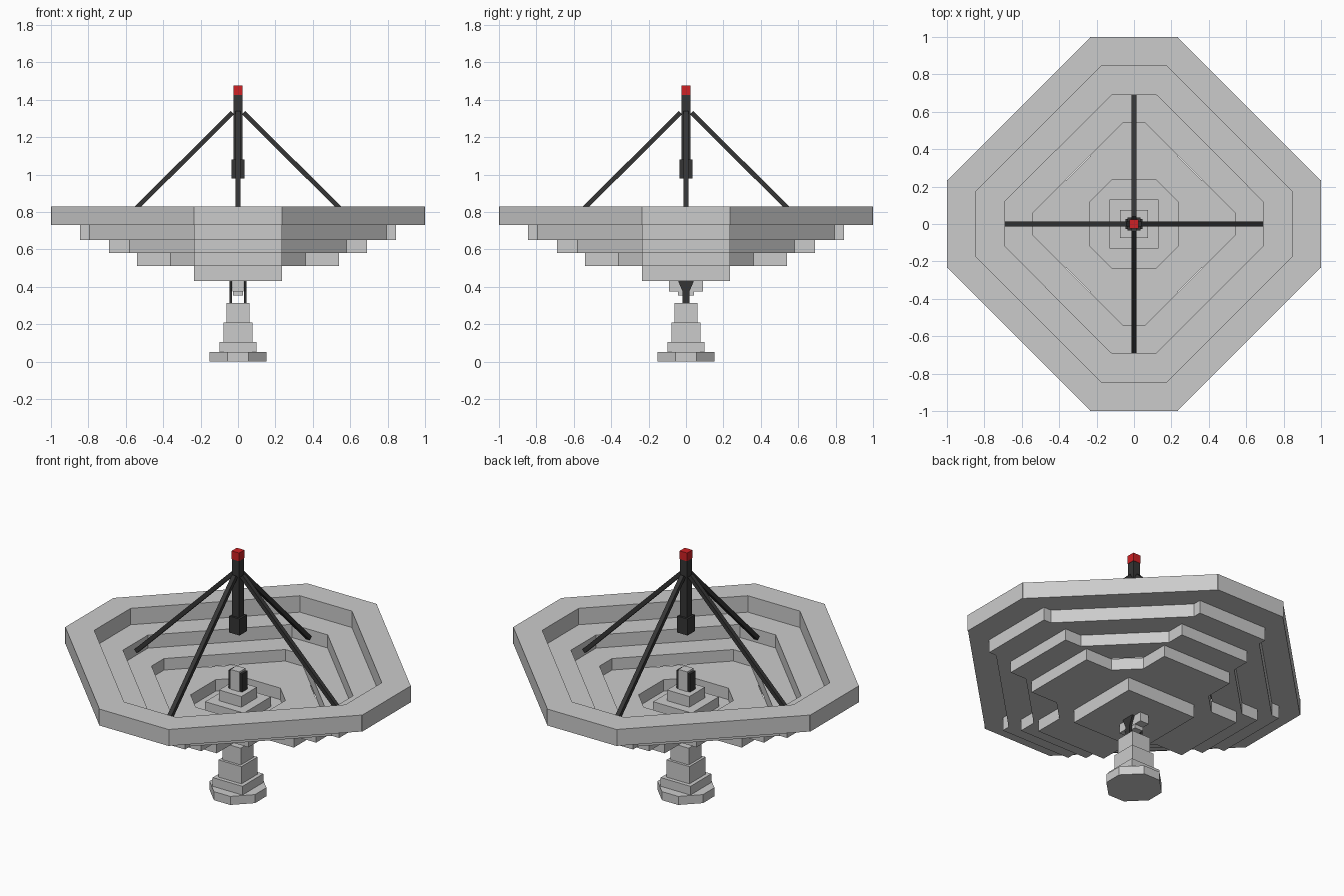
import bpy, bmesh, math
from mathutils import Vector, Matrix

cube = bpy.data.objects.get("Cube")
if cube:
    bpy.data.objects.remove(cube, do_unlink=True)


def material(name, rgb, rough=0.7):
    m = bpy.data.materials.new(name)
    m.use_nodes = True
    m.diffuse_color = (*rgb, 1)
    m.node_tree.nodes["Principled BSDF"].inputs["Base Color"].default_value = (*rgb, 1)
    m.node_tree.nodes["Principled BSDF"].inputs["Roughness"].default_value = rough
    return m


GREY = material("light_grey", (0.60, 0.60, 0.60))
DARK = material("charcoal", (0.036, 0.036, 0.036))
RED = material("signal_red", (0.62, 0.015, 0.018))


def finish(name, bm, mat):
    bmesh.ops.recalc_face_normals(bm, faces=bm.faces)
    me = bpy.data.meshes.new(name)
    bm.to_mesh(me)
    bm.free()
    me.materials.append(mat)
    ob = bpy.data.objects.new(name, me)
    bpy.context.collection.objects.link(ob)
    return ob


def box(name, hx, hy, z0, z1, mat):
    """Box centred on the z axis."""
    bm = bmesh.new()
    bmesh.ops.create_cube(bm, size=1, matrix=Matrix.Translation((0, 0, (z0 + z1) / 2))
                          @ Matrix.Diagonal((2 * hx, 2 * hy, z1 - z0, 1)))
    return finish(name, bm, mat)


def prism(name, points, shift, mat):
    """Extrude a closed outline of 3D points by a vector."""
    bm = bmesh.new()
    face = bm.faces.new([bm.verts.new(p) for p in points])
    ext = bmesh.ops.extrude_face_region(bm, geom=[face], use_keep_orig=True)
    moved = [g for g in ext["geom"] if isinstance(g, bmesh.types.BMVert)]
    bmesh.ops.translate(bm, verts=moved, vec=shift)
    return finish(name, bm, mat)


def four_turns(quarter):
    """Repeat the points of one quadrant around the z axis."""
    return [Matrix.Rotation(math.radians(90 * k), 2) @ Vector(p)
            for k in range(4) for p in quarter]


FLAT = 0.235  # half length of every straight bar in the dish


def dish_ring(name, r, s, ri, g, z0, z1):
    """Straight bars reaching r, diagonal bars on x + y = s, octagonal opening ri by g."""
    outer = four_turns([(r, FLAT), (s - FLAT, FLAT), (FLAT, s - FLAT), (FLAT, r)])
    a, b = Vector((ri, g)), Vector((g, ri))
    inner = four_turns([a.lerp(b, t) for t in (0, 0.1, 0.9, 1)])
    bm = bmesh.new()
    loops = [[bm.verts.new((p.x, p.y, z)) for p in loop]
             for loop, z in ((outer, z0), (outer, z1), (inner, z1), (inner, z0))]
    n = len(outer)
    for k in range(4):
        lo, hi = loops[k], loops[(k + 1) % 4]
        for i in range(n):
            j = (i + 1) % n
            bm.faces.new((lo[i], lo[j], hi[j], hi[i]))
    return finish(name, bm, GREY)


# Stepped dish, from the rim down to the floor
dish_ring("dish_rim", 1.0, 1.232, 0.845, 0.175, 0.73, 0.83)
dish_ring("dish_upper_ring", 0.845, 1.03, 0.69, 0.12, 0.65, 0.73)
dish_ring("dish_middle_ring", 0.69, 0.815, 0.54, 0.06, 0.58, 0.65)
dish_ring("dish_lower_ring", 0.54, 0.595, 0.235, 0.12, 0.51, 0.58)
box("dish_floor", FLAT, FLAT, 0.43, 0.51, GREY)

# Hub in the middle of the dish
box("hub_lower_step", 0.13, 0.13, 0.51, 0.57, GREY)
box("hub_upper_step", 0.075, 0.075, 0.57, 0.635, GREY)
box("hub_post", 0.03, 0.03, 0.635, 0.755, GREY)

# Tilt mount under the dish
box("tilt_block", 0.03, 0.09, 0.375, 0.43, GREY)
box("tilt_block_foot", 0.028, 0.042, 0.352, 0.375, GREY)

# Pair of yoke arms, flared where they meet the dish
half = [(0.018, 0.30), (0.018, 0.375), (0.04, 0.425), (0.026, 0.52), (0.026, 0.745)]
outline = half + [(-y, z) for y, z in reversed(half)]
for side, sx in (("left", 1), ("right", -1)):
    prism(side + "_yoke_arm", [(sx * 0.031, y, z) for y, z in outline],
          (sx * 0.015, 0, 0), DARK)

# Stepped pedestal on an octagonal foot
foot = four_turns([(0.153, 0.055), (0.055, 0.153)])
prism("pedestal_foot", [(p.x, p.y, 0) for p in foot], (0, 0, 0.052), GREY)
for name, h, z0, z1 in (("lower", 0.10, 0.05, 0.105), ("middle", 0.077, 0.105, 0.21),
                        ("upper", 0.062, 0.21, 0.312)):
    box("pedestal_" + name, h, h, z0, z1, GREY)

# Feed mast with receiver block and red beacon
box("feed_mast", 0.023, 0.023, 1.08, 1.425, DARK)
box("receiver_block", 0.035, 0.035, 0.98, 1.08, DARK)
box("beacon", 0.025, 0.025, 1.425, 1.475, RED)

# Four sloping struts from the dish to the mast
for k, side in enumerate(("left", "back", "right", "front")):
    start, end = Vector((0.03, 0, 1.33)), Vector((0.68, 0, 0.685))
    d = end - start
    rot = Matrix.Rotation(math.pi / 2 * k, 4, "Z")
    bm = bmesh.new()
    bmesh.ops.create_cube(bm, size=1, matrix=rot @ Matrix.Translation((start + end) / 2)
                          @ Vector((0, 0, 1)).rotation_difference(d).to_matrix().to_4x4()
                          @ Matrix.Diagonal((0.025, 0.026, d.length, 1)))
    finish(side + "_strut", bm, DARK)
